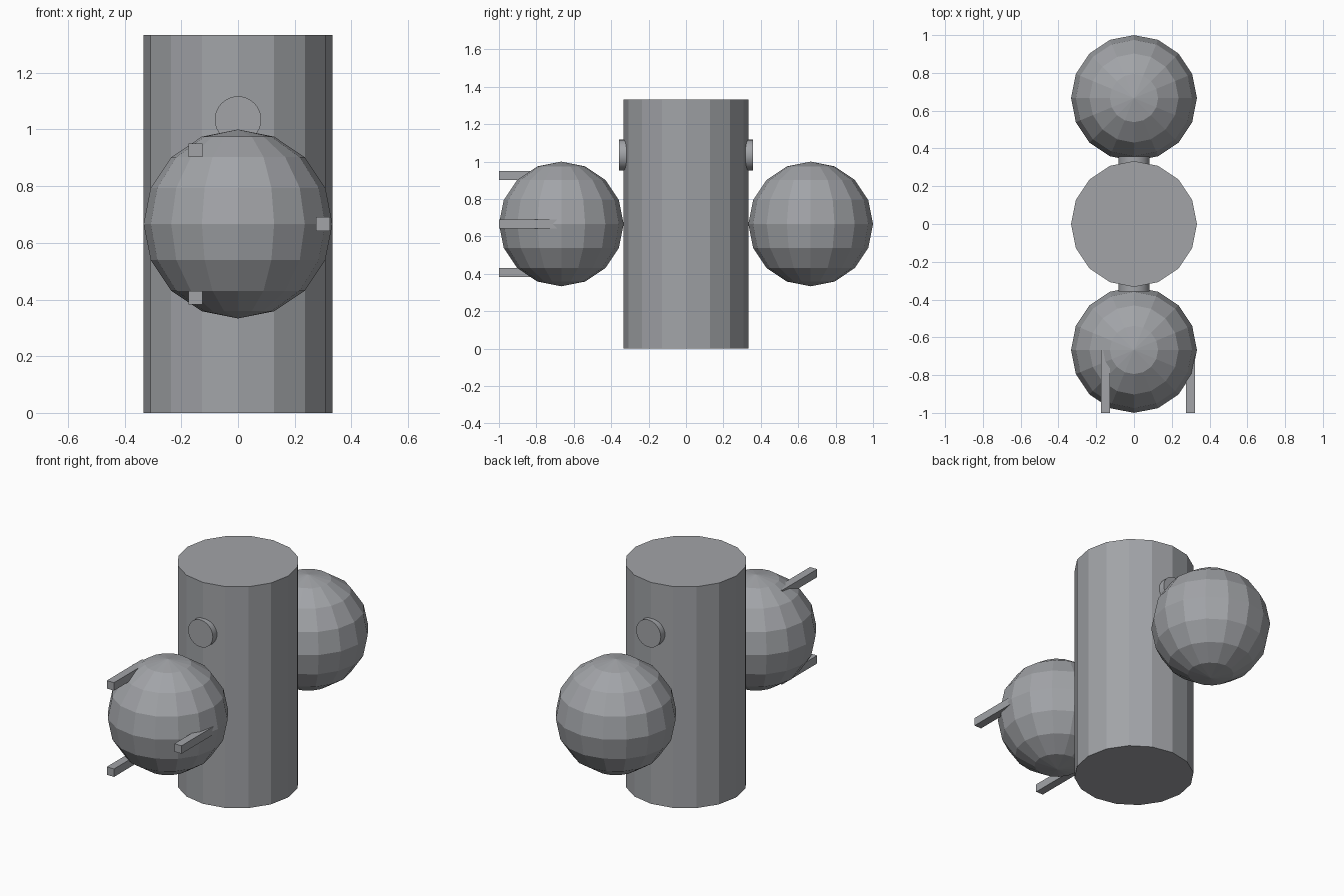
import bpy
from math import cos, sin, pi, radians

cube = bpy.data.objects.get("Cube")
if cube:
    bpy.data.objects.remove(cube, do_unlink=True)

R = 1 / 3          # shared radius of body and spheres
MID = 2 * R        # height of the sphere centres

grey = bpy.data.materials.new("plain grey")
grey.use_nodes = True
colour = (0.36, 0.37, 0.39, 1)
grey.diffuse_color = colour
grey.node_tree.nodes["Principled BSDF"].inputs["Base Color"].default_value = colour


def finish(name):
    ob = bpy.context.object
    ob.name = name
    ob.data.materials.append(grey)
    return ob


# Upright body
bpy.ops.mesh.primitive_cylinder_add(vertices=16, radius=R, depth=4 * R, location=(0, 0, MID))
finish("body")

# A faceted sphere and a small round button on the front and back
for side, word in ((-1, "front"), (1, "back")):
    bpy.ops.mesh.primitive_uv_sphere_add(segments=16, ring_count=8, radius=R,
                                         location=(0, side * 2 * R, MID))
    finish(word + "_sphere")
    bpy.ops.mesh.primitive_cylinder_add(vertices=32, radius=0.082, depth=0.1,
                                        location=(0, side * 0.307, 1.035),
                                        rotation=(pi / 2, 0, 0))
    finish(word + "_button")
    bpy.ops.object.shade_smooth_by_angle(angle=radians(30))

# Three square prongs spaced evenly around the front sphere
for i in range(3):
    a = i * 2 * pi / 3
    bpy.ops.mesh.primitive_cube_add(size=1, location=(0.3 * cos(a), -2.5 * R, MID + 0.3 * sin(a)))
    prong = finish(f"prong_{i + 1}")
    prong.scale = (0.048, R, 0.048)
